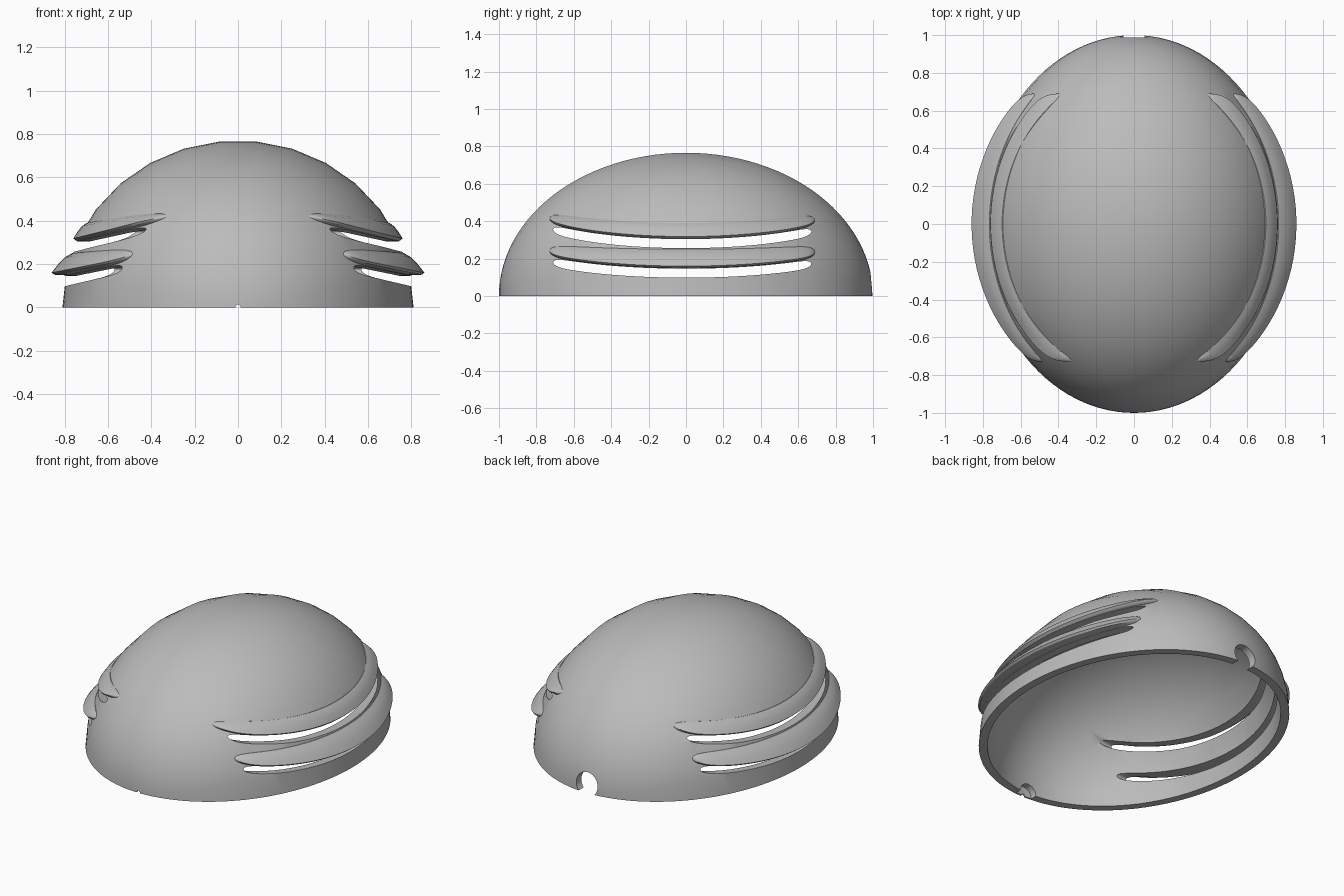
import bpy, bmesh, math

cube = bpy.data.objects.get("Cube")
if cube:
    bpy.data.objects.remove(cube, do_unlink=True)

RX, RZ, WALL = 0.81, 0.77, 0.05
Y_MID, Y_HALF = -0.02, 0.71

grey = bpy.data.materials.new("plain_grey")
grey.use_nodes = True
colour = (0.5, 0.5, 0.5, 1)
grey.diffuse_color = colour
grey.node_tree.nodes["Principled BSDF"].inputs["Base Color"].default_value = colour


def loft(name, sections, caps=True):
    """Skin a list of closed cross-sections into a solid."""
    bm = bmesh.new()
    rows = [[bm.verts.new(p) for p in s] for s in sections]
    n = len(rows[0])
    for a, b in zip(rows, rows[1:]):
        for i in range(n):
            j = (i + 1) % n
            bm.faces.new((a[i], a[j], b[j], b[i]))
    if caps:
        bm.faces.new(rows[0])
        bm.faces.new(rows[-1])
    bmesh.ops.remove_doubles(bm, verts=bm.verts, dist=1e-5)
    bmesh.ops.recalc_face_normals(bm, faces=bm.faces)
    mesh = bpy.data.meshes.new(name)
    bm.to_mesh(mesh)
    bm.free()
    mesh.materials.append(grey)
    obj = bpy.data.objects.new(name, mesh)
    bpy.context.collection.objects.link(obj)
    return obj


def activate(obj):
    bpy.ops.object.select_all(action='DESELECT')
    obj.select_set(True)
    bpy.context.view_layer.objects.active = obj


def smooth(obj):
    activate(obj)
    bpy.ops.object.shade_smooth_by_angle(angle=math.radians(32))


def dome_x(y, z):
    return RX * math.sqrt(max(0.0, 1 - y * y - (z / RZ) ** 2))


# Dome: hollow half ellipsoid, lofted from pole to pole along y
def arch(phi):
    r, y = math.sin(phi), -math.cos(phi)
    angles = [math.radians(12 * i) for i in range(16)]
    outer = [(RX * r * math.cos(a), y, RZ * r * math.sin(a)) for a in angles]
    k = 1 - WALL
    inner = [((RX - WALL) * r * math.cos(a), k * y, (RZ - WALL) * r * math.sin(a))
             for a in reversed(angles)]
    return outer + inner


STEPS = 56
dome = loft("dome_shell", [arch(math.pi * i / STEPS) for i in range(STEPS + 1)], caps=False)


# Stations along a fin or slot, with a factor that rounds off both ends
def stations(half, count=40):
    for i in range(count + 1):
        u = math.sin(math.pi * (i / count - 0.5))
        yield Y_MID + half * u, max(0.06, math.sqrt(max(0, 1 - abs(u) ** 24)))


def fin_levels(fin, y):
    """Tip x, tip z and top z of a fin at station y."""
    reach, length, tip_z, slope, top, rise = fin
    tip_x = reach * math.sqrt(1 - (y / length) ** 2)
    return tip_x, tip_z + slope * (reach - tip_x), top + rise * y * y


def fin_section(fin, side, y, f):
    tip_x, tip_z, top = fin_levels(fin, y)
    bottom = tip_z - 0.012
    mid = (top + bottom) / 2
    top, bottom, tip_z = (mid + f * (z - mid) for z in (top, bottom, tip_z))
    xt, xb = dome_x(y, top), dome_x(y, bottom)
    tip_x = xb + f * (tip_x - xb)
    bulge = [(xt + (tip_x - xt) * t, top + (tip_z - top) * t ** 1.5) for t in (0.35, 0.65, 0.88)]
    pts = [(xt - 0.03, top - 0.005), (xt, top), *bulge, (tip_x, tip_z),
           (tip_x - 0.012 * f, tip_z - 0.009 * f), (xb, bottom), (xb - 0.03, bottom)]
    return [(side * x, y, z) for x, z in pts]


def slot_section(fin, side, y, f):
    _, tip_z, _ = fin_levels(fin, y)
    mid, half = tip_z - 0.038, 0.024 * f
    x = dome_x(y, mid)
    return [(side * px, y, pz) for px, pz in
            ((x - 0.25, mid - half), (x + 0.2, mid - half),
             (x + 0.2, mid + half), (x - 0.25, mid + half))]


# Two fins on each side, each above a curved slot
FINS = {"upper": (0.76, 0.89, 0.318, 0.25, 0.39, 0.1),
        "lower": (0.86, 0.948, 0.16, 0.2, 0.25, 0.04)}
cutters = []
for level, fin in FINS.items():
    for side_name, side in (("left", 1), ("right", -1)):
        smooth(loft(f"{side_name}_{level}_fin",
                    [fin_section(fin, side, y, f) for y, f in stations(Y_HALF)]))
        cutters.append(loft(f"{side_name}_{level}_slot_cutter",
                            [slot_section(fin, side, y, f) for y, f in stations(Y_HALF - 0.02)]))


# Round notches in the rim: a large one at the back, a tapering one at the front
def rim_ring(y, r, z):
    return [(r * math.cos(math.tau * i / 24), y, z + r * math.sin(math.tau * i / 24))
            for i in range(24)]


cutters.append(loft("back_notch_cutter", [rim_ring(0.85, 0.075, 0.051), rim_ring(1.1, 0.075, 0.051)]))
cutters.append(loft("front_notch_cutter", [rim_ring(-0.9, 0.06, 0.001), rim_ring(-0.985, 0.055, 0.001),
                                           rim_ring(-0.99, 0.012, 0.001), rim_ring(-1.05, 0.012, 0.001)]))

# Cut the openings
for cutter in cutters:
    cutter.hide_render = True
    activate(dome)
    mod = dome.modifiers.new("cut", 'BOOLEAN')
    mod.operation = 'DIFFERENCE'
    mod.solver = 'EXACT'
    mod.object = cutter
    bpy.ops.object.modifier_apply(modifier=mod.name)
    bpy.data.objects.remove(cutter, do_unlink=True)
smooth(dome)
